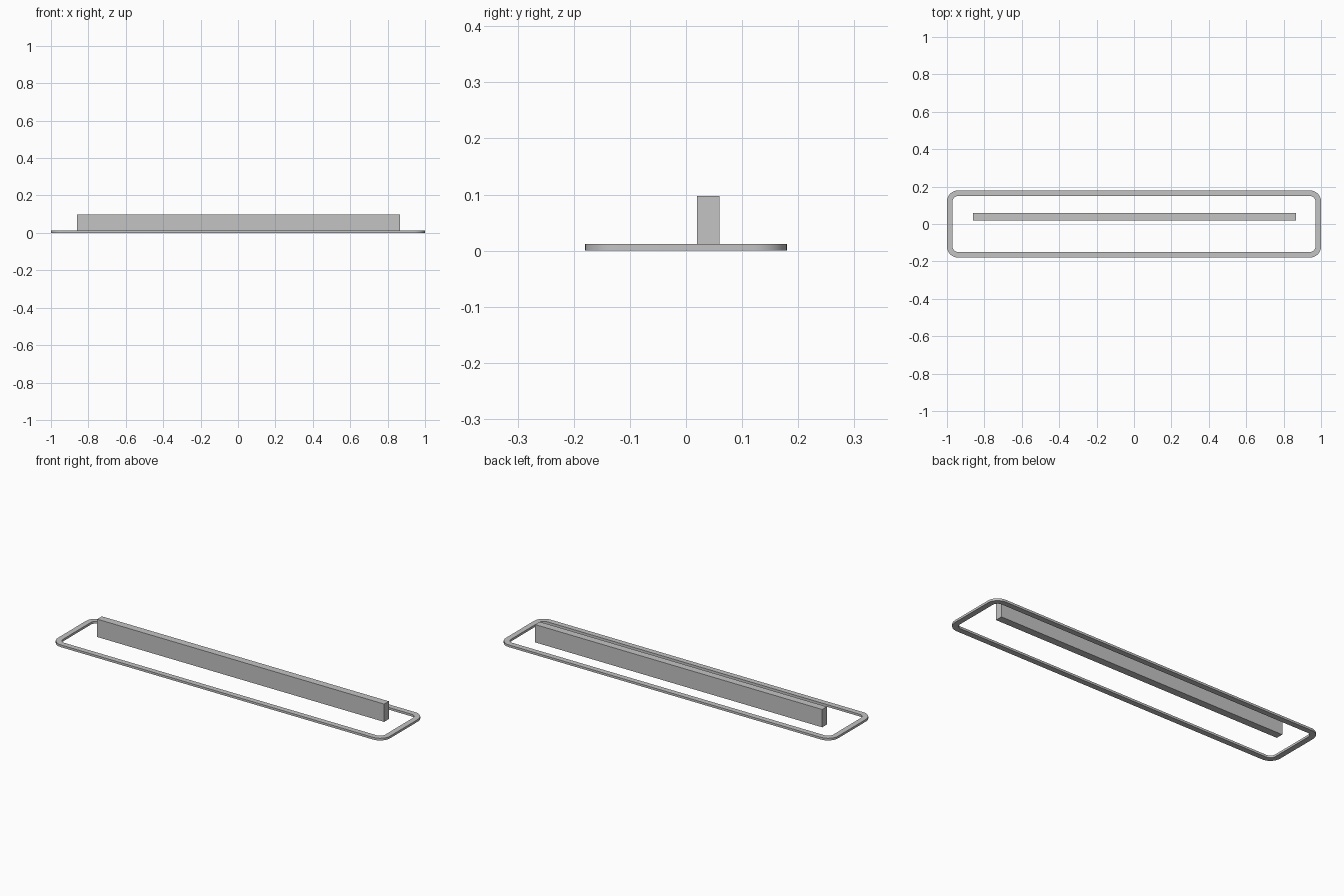
import bpy
import bmesh
from math import cos, sin, pi, radians

cube = bpy.data.objects.get("Cube")
if cube:
    bpy.data.objects.remove(cube, do_unlink=True)

grey = bpy.data.materials.new("plain grey")
grey.use_nodes = True
grey.diffuse_color = (0.55, 0.55, 0.55, 1)
grey.node_tree.nodes["Principled BSDF"].inputs["Base Color"].default_value = grey.diffuse_color


def add_object(name, bm):
    bmesh.ops.recalc_face_normals(bm, faces=bm.faces)
    mesh = bpy.data.meshes.new(name)
    bm.to_mesh(mesh)
    bm.free()
    mesh.materials.append(grey)
    obj = bpy.data.objects.new(name, mesh)
    bpy.context.collection.objects.link(obj)
    return obj


def rounded_rectangle(half_x, half_y, radius, steps=8):
    """Outline points, counter-clockwise, with an arc at each corner."""
    points = []
    for quarter, (sx, sy) in enumerate([(1, 1), (-1, 1), (-1, -1), (1, -1)]):
        for i in range(steps + 1):
            a = (quarter + i / steps) * pi / 2
            points.append((sx * (half_x - radius) + radius * cos(a),
                           sy * (half_y - radius) + radius * sin(a)))
    return points


# Thin rounded frame: four matching loops joined by quads
thickness, width, corner = 0.012, 0.03, 0.06
outer = rounded_rectangle(1.0, 0.18, corner)
inner = rounded_rectangle(1.0 - width, 0.18 - width, corner - width)
bm = bmesh.new()
loops = [[bm.verts.new((x, y, z)) for x, y in outline]
         for outline, z in ((outer, 0), (outer, thickness), (inner, thickness), (inner, 0))]
count = len(outer)
for k, loop in enumerate(loops):
    following = loops[(k + 1) % len(loops)]
    for i in range(count):
        j = (i + 1) % count
        bm.faces.new((loop[i], loop[j], following[j], following[i]))
frame = add_object("base_frame", bm)
bpy.ops.object.select_all(action="DESELECT")
frame.select_set(True)
bpy.context.view_layer.objects.active = frame
bpy.ops.object.shade_smooth_by_angle(angle=radians(30))

# Long upright bar, set behind the middle of the frame
bm = bmesh.new()
bmesh.ops.create_cube(bm, size=1)
bmesh.ops.scale(bm, vec=(1.728, 0.04, 0.097), verts=bm.verts)
bmesh.ops.translate(bm, vec=(0.002, 0.04, 0.0485), verts=bm.verts)
add_object("long_bar", bm)
